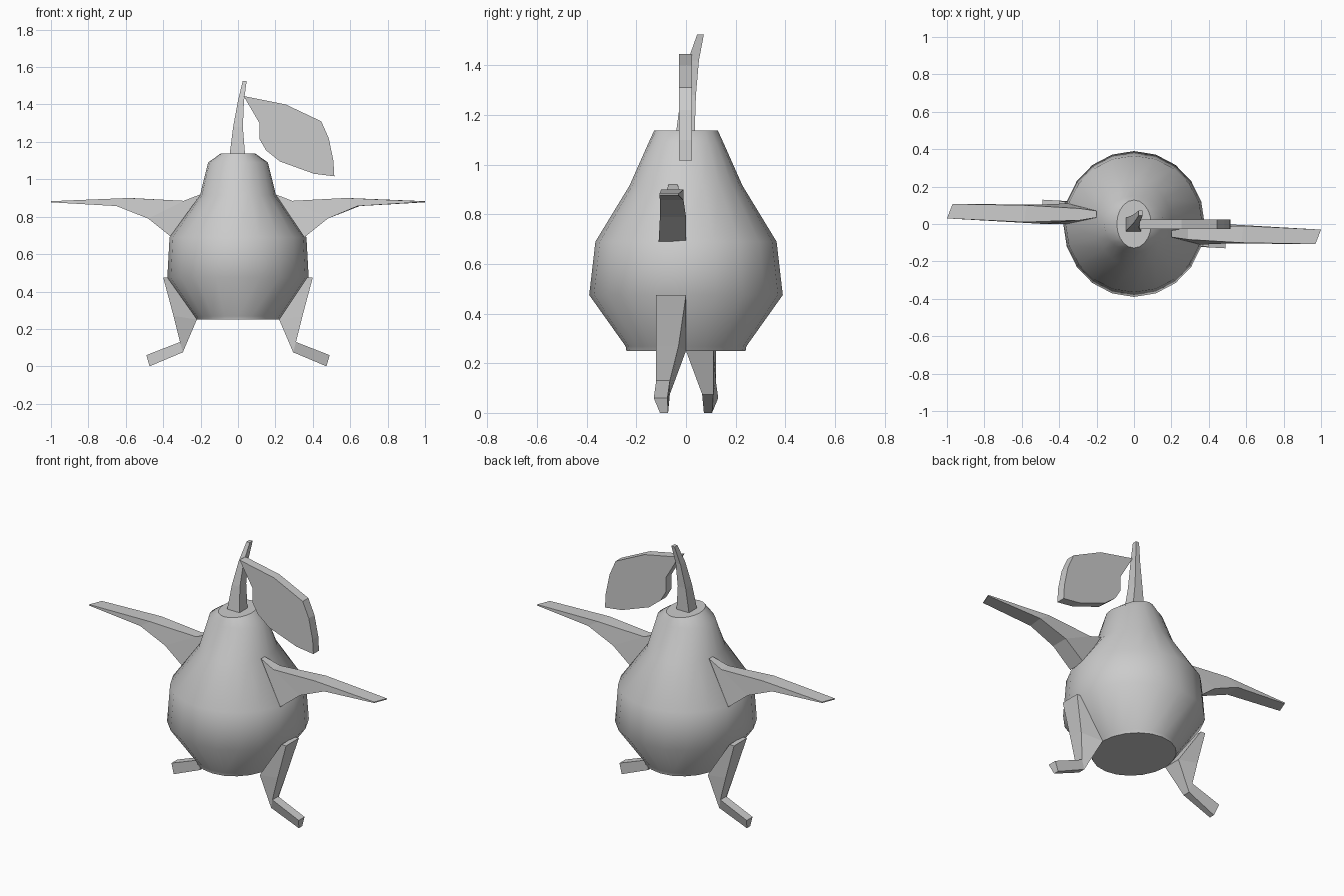
import bpy, bmesh
from math import sin, cos, pi

if "Cube" in bpy.data.objects:
    bpy.data.objects.remove(bpy.data.objects["Cube"])


def finish(name, bm):
    bmesh.ops.recalc_face_normals(bm, faces=bm.faces)
    mesh = bpy.data.meshes.new(name)
    bm.to_mesh(mesh)
    bm.free()
    obj = bpy.data.objects.new(name, mesh)
    bpy.context.collection.objects.link(obj)
    return obj


def loft(name, rings, smooth=False):
    """Skin a list of closed rings and cap both ends."""
    bm = bmesh.new()
    loops = [[bm.verts.new(p) for p in ring] for ring in rings]
    n = len(loops[0])
    for a, b in zip(loops, loops[1:]):
        for i in range(n):
            j = (i + 1) % n
            f = bm.faces.new((a[i], a[j], b[j], b[i]))
            f.smooth = smooth
    for cap in (loops[0], loops[-1]):
        f = bm.faces.new(cap)
        for e in f.edges:
            e.smooth = False
    return finish(name, bm)


def limb_pair(name, sections):
    """Four-sided limb, repeated half a turn around z.
    Section: upper (x, z, y front, y back), lower (same), x skew of the back edge."""
    for side, s in (("right", 1), ("left", -1)):
        rings = []
        for (xu, zu, fu, bu), (xl, zl, fl, bl), k in sections:
            rings.append([(s * x, s * y, z) for x, y, z in
                          ((xu, fu, zu), (xu + k, bu, zu), (xl + k, bl, zl), (xl, fl, zl))])
        loft(f"{name}_{side}", rings)


# Pear body: oval rings (z, x radius, y radius)
profile = [(0.25, 0.22, 0.24), (0.268, 0.232, 0.243), (0.475, 0.378, 0.39), (0.69, 0.366, 0.365),
           (0.915, 0.203, 0.228), (1.09, 0.16, 0.15), (1.138, 0.092, 0.128)]
SEG = 20
loft("pear_body", [[(rx * cos(2 * pi * i / SEG), ry * sin(2 * pi * i / SEG), z)
                    for i in range(SEG)] for z, rx, ry in profile], smooth=True)

# Stem: tapering, leaning square rod (z, x min, x max, y min, y max)
stem = [(1.13, -0.045, 0.038, -0.04, 0.035), (1.28, -0.026, 0.026, -0.02, 0.04),
        (1.42, 0.0, 0.032, 0.008, 0.052), (1.525, 0.025, 0.046, 0.045, 0.072)]
loft("stem", [[(a, c, z), (b, c, z), (b, d, z), (a, d, z)] for z, a, b, c, d in stem])

# Leaf: thick flat outline (x, z)
leaf = [(0.03, 1.445), (0.255, 1.40), (0.445, 1.31), (0.485, 1.22), (0.51, 1.10), (0.515, 1.016),
        (0.405, 1.03), (0.225, 1.095), (0.15, 1.155), (0.115, 1.215), (0.115, 1.30)]
loft("leaf", [[(x, y, z) for x, z in leaf] for y in (-0.028, 0.025)])

# Arms
limb_pair("arm", [
    ((0.20, 0.92, -0.07, -0.035), (0.355, 0.69, -0.11, 0.0), 0.0),
    ((0.29, 0.885, -0.083, -0.02), (0.48, 0.79, -0.105, 0.0), 0.0),
    ((0.575, 0.90, -0.10, -0.01), (0.64, 0.857, -0.105, -0.01), 0.01),
    ((0.97, 0.883, -0.107, -0.03), (0.97, 0.877, -0.107, -0.03), 0.03)])

# Legs with feet
limb_pair("leg", [
    ((0.40, 0.475, -0.12, 0.0), (0.37, 0.475, -0.12, 0.0), 0.0),
    ((0.345, 0.27, -0.12, -0.03), (0.22, 0.25, -0.11, 0.0), 0.0),
    ((0.31, 0.13, -0.12, -0.065), (0.295, 0.075, -0.11, -0.065), 0.0),
    ((0.49, 0.06, -0.13, -0.075), (0.473, 0.0, -0.105, -0.072), 0.0)])
